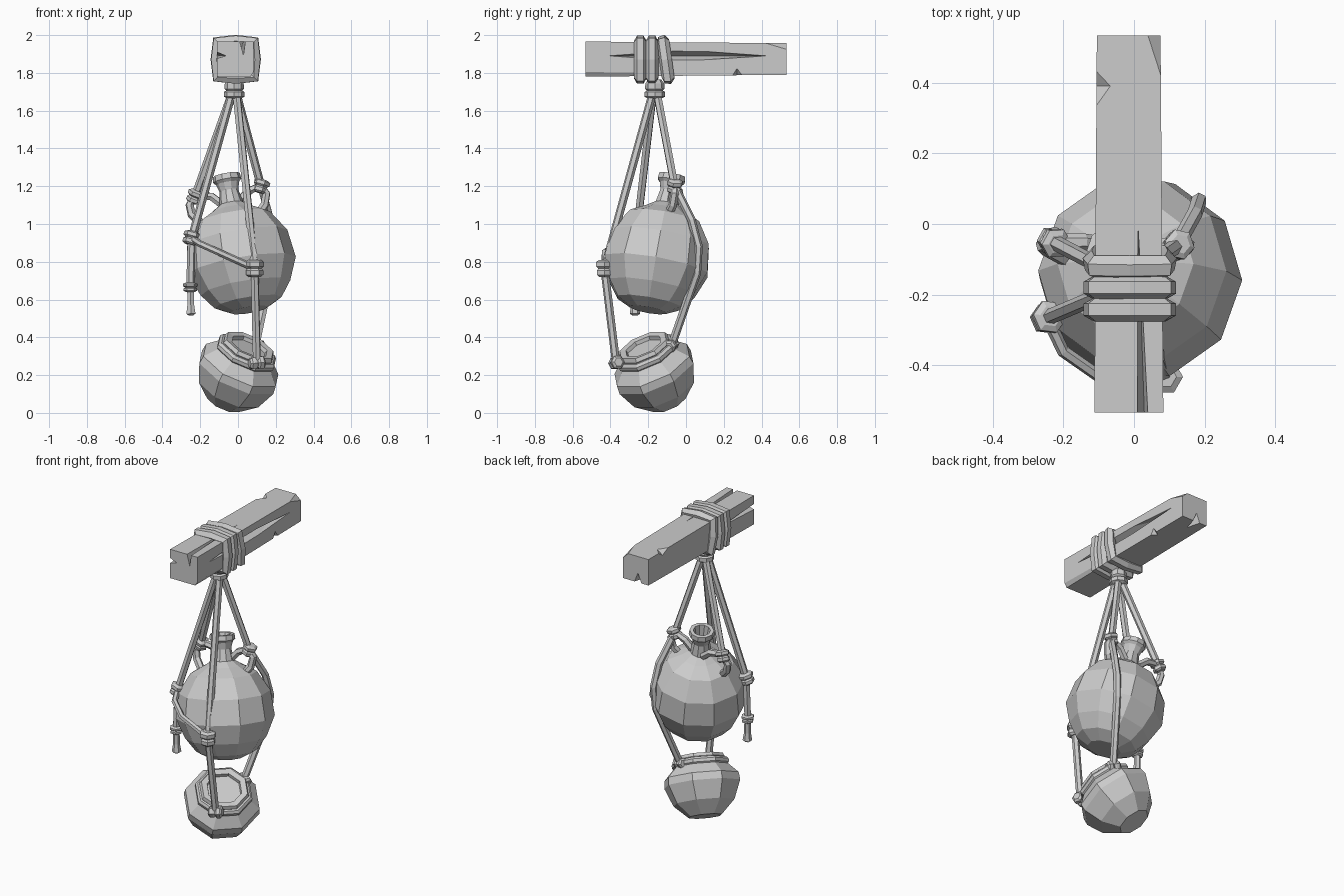
import bpy, bmesh, math
from mathutils import Vector, Matrix

cube = bpy.data.objects.get("Cube")
if cube:
    bpy.data.objects.remove(cube, do_unlink=True)

GREY = (0.6, 0.6, 0.6, 1.0)
clay = bpy.data.materials.new("plain grey")
clay.use_nodes = True
clay.diffuse_color = GREY
clay.node_tree.nodes["Principled BSDF"].inputs["Base Color"].default_value = GREY


def link(name, bm):
    """Turn a bmesh into a flat shaded grey object."""
    bmesh.ops.recalc_face_normals(bm, faces=bm.faces)
    mesh = bpy.data.meshes.new(name)
    bm.to_mesh(mesh)
    bm.free()
    mesh.materials.append(clay)
    obj = bpy.data.objects.new(name, mesh)
    bpy.context.collection.objects.link(obj)
    return obj


def lathe(name, profile, base, axis, sides, turn=0.0):
    """Spin (height, radius) pairs around a tilted axis."""
    frame = Matrix.Translation(base) @ Vector(axis).to_track_quat('Z', 'Y').to_matrix().to_4x4()
    bm = bmesh.new()
    rings = []
    for height, radius in profile:
        ring = []
        for i in range(sides):
            a = turn + math.tau * i / sides
            ring.append(bm.verts.new(frame @ Vector((radius * math.cos(a), radius * math.sin(a), height))))
        rings.append(ring)
    for low, high in zip(rings, rings[1:]):
        for i in range(sides):
            j = (i + 1) % sides
            bm.faces.new((low[i], low[j], high[j], high[i]))
    bm.faces.new(rings[0])
    bm.faces.new(rings[-1])
    return link(name, bm)


def rope(name, points, radius=0.022, closed=False):
    """Six sided tube along a path."""
    curve = bpy.data.curves.new(name, 'CURVE')
    curve.dimensions = '3D'
    curve.bevel_depth = radius
    curve.bevel_resolution = 1
    curve.use_fill_caps = True
    spline = curve.splines.new('POLY')
    spline.points.add(len(points) - 1)
    for p, co in zip(spline.points, points):
        p.co = (*co, 1.0)
    spline.use_cyclic_u = closed
    spline.use_smooth = False
    temp = bpy.data.objects.new(name, curve)
    bpy.context.collection.objects.link(temp)
    bpy.context.view_layer.update()
    bm = bmesh.new()
    bm.from_mesh(temp.evaluated_get(bpy.context.evaluated_depsgraph_get()).to_mesh())
    bpy.data.objects.remove(temp, do_unlink=True)
    for f in bm.faces:
        f.smooth = False
    return link(name, bm)


def knot(name, centre, axis, r=0.042, h=0.04):
    """Two stacked bulging bands."""
    profile = [(-h, r * .7), (-h * .75, r), (-h * .25, r), (0, r * .8),
               (h * .25, r * 1.1), (h * .75, r * 1.1), (h, r * .7)]
    return lathe(name, profile, centre, axis, 6)


def hull(name, points):
    bm = bmesh.new()
    for p in points:
        bm.verts.new(p)
    bmesh.ops.convex_hull(bm, input=bm.verts)
    return link(name, bm)


# Wooden beam with splits and chips cut out
beam = hull("beam", [(x, y, z) for y, x0, x1, z0, z1 in
                     ((-.533, -.112, .083, 1.78, 1.966), (.533, -.105, .075, 1.79, 1.957))
                     for x in (x0, x1) for z in (z0, z1)])
cuts = {
    "top_split": [(0, -.56, 2), (.045, -.56, 2), (.03, -.56, 1.89), (.012, -.02, 1.98), (.012, -.02, 1.955)],
    "right_split": [(-.13, -.56, 1.92), (-.13, -.56, 1.87), (-.06, -.56, 1.89), (-.13, -.05, 1.89)],
    "left_split": [(.1, -.47, 1.89), (.1, .5, 1.89), (.1, 0, 1.925), (.1, 0, 1.86),
                   (.03, -.25, 1.89), (.03, .3, 1.89)],
    "corner_chip": [(.025, .55, 1.965), (.085, .37, 1.965), (.085, .55, 1.91), (.1, .56, 2)],
    "lower_chip": [(.1, .22, 1.77), (.1, .33, 1.77), (.1, .27, 1.85), (.03, .27, 1.77)],
    "upper_chip": [(-.115, .3, 1.97), (-.115, .46, 1.97), (-.05, .39, 1.97), (-.115, .39, 1.925), (-.13, .39, 2)],
    "end_notch": [(-.07, .56, 1.77), (.01, .56, 1.77), (-.03, .56, 1.87), (-.03, .42, 1.77)],
    "lower_shave": [(x, y, z) for y in (-.56, -.25) for x, z in ((.1, 1.83), (.06, 1.77), (.1, 1.76))],
}
for name, points in cuts.items():
    cutter = hull(name, points)
    mod = beam.modifiers.new(name, 'BOOLEAN')
    mod.operation, mod.solver, mod.object = 'DIFFERENCE', 'EXACT', cutter
    bpy.context.view_layer.objects.active = beam
    bpy.ops.object.modifier_apply(modifier=name)
    bpy.data.objects.remove(cutter, do_unlink=True)

# Rope wraps around the beam, the last one slanted
for n, (y, slope) in enumerate(((-.242, 0), (-.18, 0), (-.108, .14))):
    loop = []
    for i in range(8):
        a = math.tau * i / 8
        reach = .136 if i % 2 else .101
        dx, dz = reach * math.cos(a), reach * .97 * math.sin(a)
        loop.append((-.012 + dx, y - slope * dz, 1.87 + dz))
    rope(f"beam_wrap_{n + 1}", loop, .034, True)

# Hanging knot below the beam
lathe("hanging_knot", [(0, .035), (.01, .055), (.035, .055), (.042, .042), (.052, .052), (.08, .05), (.1, .035)],
      (-.02, -.165, 1.664), (0, 0, 1), 8)

# Tall jar
jar_base, jar_axis = Vector((.06, -.2, .545)), Vector((-.125, .13, .73)).normalized()
lathe("jar", [(0, .1), (.04, .18), (.12, .24), (.24, .29), (.39, .27), (.505, .195), (.55, .11), (.58, .064),
              (.65, .05), (.69, .062), (.705, .076), (.735, .072), (.735, .05), (.66, .036), (.56, .04)],
      jar_base, jar_axis, 10, .474)
rope("jar_handle_right", [(-.08, -.06, 1.1), (-.14, -.05, 1.145), (-.225, -.05, 1.155), (-.256, -.06, 1.1),
                          (-.245, -.07, 1.05), (-.19, -.1, 1.0)], .023)
rope("jar_handle_left", [(-.01, -.08, 1.1), (.05, -.065, 1.17), (.12, -.06, 1.205), (.15, -.06, 1.16),
                         (.14, -.07, 1.1), (.1, -.1, 1.04)], .023)

# Small tilted bowl with a rope around its neck
bowl_base, bowl_axis = Vector((-.075, -.09, .055)), Vector((.384, -.384, .84)).normalized()
lathe("bowl", [(0, .1), (.08, .185), (.19, .23), (.235, .225), (.295, .165), (.31, .135), (.34, .15), (.36, .14),
               (.355, .105), (.31, .095), (.2, .15), (.08, .1)],
      bowl_base, bowl_axis, 8, .39)
lathe("bowl_neck_rope", [(.29, .12), (.29, .16), (.303, .173), (.322, .173), (.335, .16), (.335, .12)],
      bowl_base, bowl_axis, 8, .39)

# Long ropes
top = Vector((-.02, -.165, 1.69))
front_knot, side_knot = Vector((.088, -.432, .765)), Vector((-.245, -.265, .925))
right_grip, left_grip = Vector((-.228, -.05, 1.145)), Vector((.122, -.06, 1.2))
bowl_front, bowl_back = Vector((.1, -.37, .265)), Vector((.095, -.075, .36))
tail_knot = Vector((-.252, -.27, .665))
rope("front_rope", [top + Vector((.012, -.012, 0)), front_knot, bowl_front])
rope("side_rope", [top + Vector((-.012, -.01, 0)), side_knot])
rope("right_handle_rope", [top + Vector((-.012, .012, 0)), right_grip])
rope("left_handle_rope", [top + Vector((.012, .012, 0)), left_grip])
rope("back_rope", [left_grip, (.172, .03, 1.02), (.184, .067, .88), (.176, .058, .74), bowl_back])
rope("cross_rope", [side_knot, (-.2, -.36, .895), (-.1, -.43, .85), front_knot], .018)
rope("tail_rope", [side_knot, tail_knot], .022)
lathe("frayed_tail", [(0, .02), (.09, .02), (.14, .028), (.15, .012)], tail_knot, (.02, 0, -1), 6)

# Knots where ropes meet
down = Vector((0, 0, 1))
knot("front_rope_knot", front_knot, down, .046, .045)
knot("side_rope_knot", side_knot, top - side_knot, .044, .036)
knot("tail_knot", tail_knot, down, .036, .024)
knot("right_handle_knot", right_grip, top - right_grip, .04, .036)
knot("left_handle_knot", left_grip, (.3, .1, 1), .04, .036)
knot("bowl_front_knot", bowl_front, (1, .35, .1), .034, .042)
knot("bowl_back_knot", bowl_back, (1, -.4, -.3), .032, .042)
